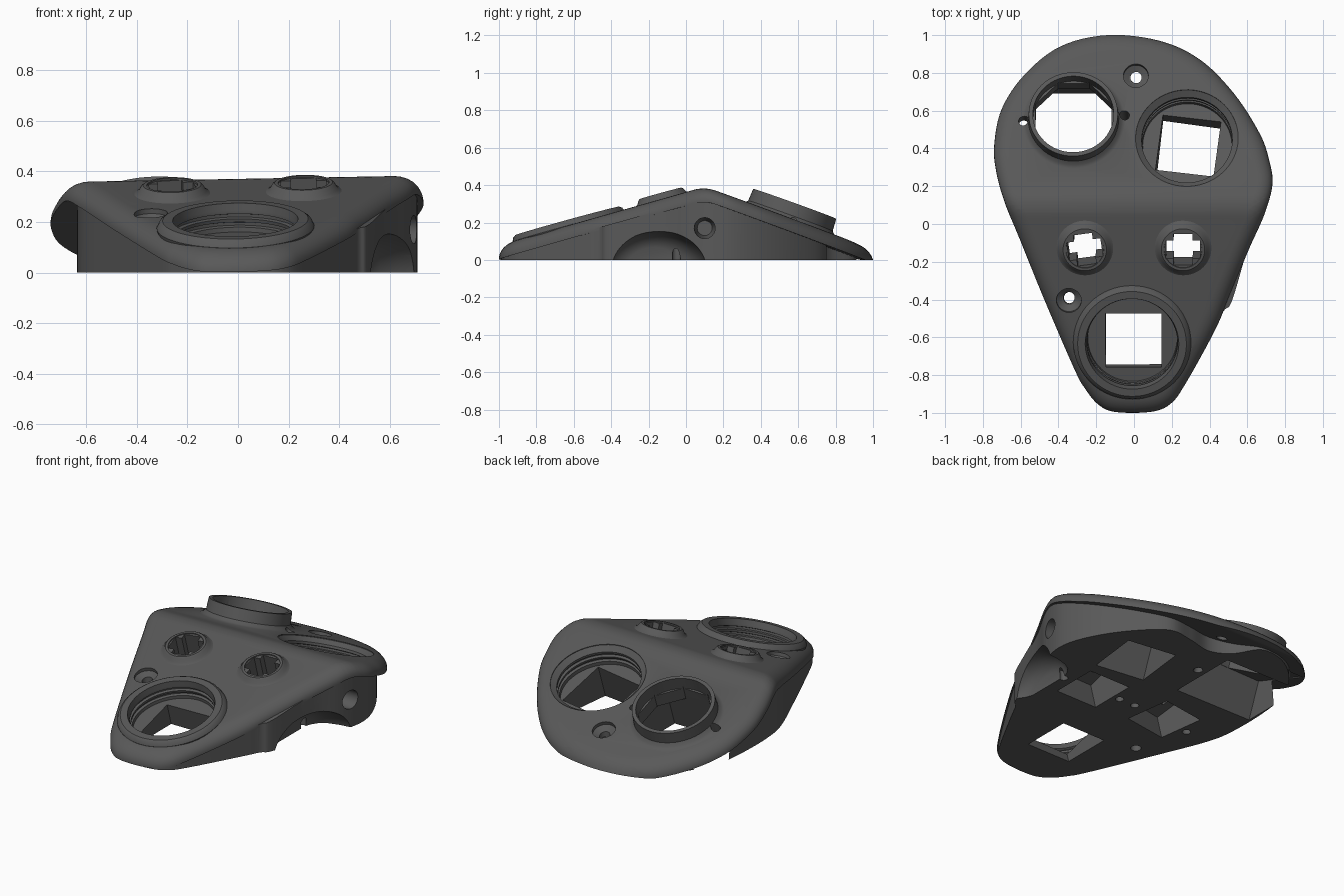
import bpy, bmesh, math
from mathutils import Matrix, Vector

if "Cube" in bpy.data.objects:
    bpy.data.objects.remove(bpy.data.objects["Cube"])

RIDGE, SOFT, LEAN = 0.1, 0.06, 0.018
FRONT, REAR = 0.275, -0.36


def fold(x, y):
    """Height of the two-slope top surface, softened at the ridge and leaning slightly."""
    d = y - RIDGE
    if abs(d) < SOFT:
        k = (d + SOFT) / (2 * SOFT)
        z = -FRONT * SOFT + (FRONT * k + (REAR - FRONT) * k * k / 2) * 2 * SOFT
    else:
        z = (FRONT if d < 0 else REAR) * d
    return 0.380 + z + LEAN * x


def loft(name, rings, matrix=None, folded=False):
    """Closed solid through rings of equal point count."""
    bm = bmesh.new()
    loops = [[bm.verts.new(p) for p in r] for r in rings]
    n = len(loops[0])
    for a, b in zip(loops, loops[1:]):
        for i in range(n):
            bm.faces.new((a[i], a[(i + 1) % n], b[(i + 1) % n], b[i]))
    bm.faces.new(loops[0][::-1])
    bm.faces.new(loops[-1])
    if folded:
        for y in [RIDGE + SOFT * k / 3 for k in range(-3, 4)] + [0.947]:
            bmesh.ops.bisect_plane(bm, geom=bm.verts[:] + bm.edges[:] + bm.faces[:],
                                   dist=1e-5, plane_co=(0, y, 0), plane_no=(0, 1, 0))
        for v in bm.verts:
            v.co.z = max(0, v.co.z + fold(v.co.x, v.co.y))
    if matrix:
        bm.transform(matrix)
    bmesh.ops.recalc_face_normals(bm, faces=bm.faces[:])
    me = bpy.data.meshes.new(name)
    bm.to_mesh(me)
    bm.free()
    ob = bpy.data.objects.new(name, me)
    bpy.context.collection.objects.link(ob)
    return ob


def lathe(name, profile, matrix, sides=64, turn=0):
    rings = [[Vector((r * math.cos(turn + math.tau * i / sides),
                      r * math.sin(turn + math.tau * i / sides), z))
              for i in range(sides)] for r, z in profile]
    return loft(name, rings, matrix)


def box(name, w, d, z0, z1, matrix, dx=0.0, dy=0.0):
    ring = [(-w / 2, -d / 2), (w / 2, -d / 2), (w / 2, d / 2), (-w / 2, d / 2)]
    return loft(name, [[Vector((x + dx, y + dy, z)) for x, y in ring] for z in (z0, z1)],
                matrix)


def on_top(x, y, spin=0, tilt=True):
    """Frame on the sloped top, z along its normal."""
    a = math.atan(FRONT if y < RIDGE else REAR) if tilt else 0
    return (Matrix.Translation((x, y, fold(x, y))) @ Matrix.Rotation(-LEAN, 4, 'Y')
            @ Matrix.Rotation(a, 4, 'X') @ Matrix.Rotation(math.radians(spin), 4, 'Z'))


def combine(target, other, op):
    m = target.modifiers.new(op, 'BOOLEAN')
    m.operation, m.object, m.solver = op, other, 'EXACT'
    bpy.context.view_layer.objects.active = target
    bpy.ops.object.modifier_apply(modifier=m.name)
    bpy.data.objects.remove(other)


def spline(pts, steps=6):
    """Closed smooth curve through the points."""
    out, n = [], len(pts)
    p = [Vector(q) for q in pts]
    for i in range(n):
        a, b, c, d = p[i - 1], p[i], p[(i + 1) % n], p[(i + 2) % n]
        for k in range(steps):
            t = k / steps
            out.append(0.5 * (2 * b + (c - a) * t + (2 * a - 5 * b + 4 * c - d) * t * t
                              + (3 * b - a - 3 * c + d) * t ** 3))
    return out


def inset(curve, dist, z):
    n, out = len(curve), []
    for i, p in enumerate(curve):
        t = (curve[(i + 1) % n] - curve[i - 1]).normalized()
        out.append(Vector((p.x - t.y * dist, p.y + t.x * dist, z)))
    return out


# Outlines, counter-clockwise from the front left corner
front = [(-.315, -.77), (-.26, -.87), (-.19, -.955), (-.10, -.995), (.085, -.995),
         (.19, -.955), (.27, -.85), (.43, -.56)]
left = [(-.605, -.08), (-.475, -.40)]
cover_line = spline(front + [(.505, -.38), (.61, -.13), (.69, .05), (.733, .21), (.715, .34),
                             (.665, .48), (.53, .69), (.35, .87), (.135, .97), (-.14, 1.0),
                             (-.39, .94), (-.58, .79), (-.70, .61), (-.74, .42),
                             (-.73, .28), (-.685, .115)] + left)
body_line = spline(front + [(.48, -.465), (.525, -.41), (.61, -.13), (.69, .05), (.715, .23),
                            (.65, .42), (.52, .61), (.36, .75), (.2, .74), (.05, .71),
                            (-.07, .77), (-.17, .91), (-.34, .89), (-.51, .75), (-.61, .55),
                            (-.64, .35), (-.64, .10)] + left)

# Cover with a rounded top edge
arc = [math.radians(a) for a in range(0, 91, 15)]
shell = loft("controller_shell", [inset(cover_line, 0, -.075)] +
             [inset(cover_line, .085 * (1 - math.cos(a)), -.066 + .066 * math.sin(a))
              for a in arc], folded=True)

# Flat-bottomed body
body = loft("body", [inset(body_line, .007, z) for z in (-1, -.06)], folded=True)
combine(shell, body, 'UNION')

front_bay, rear_bay, stick_bay = on_top(-.01, -.627), on_top(.28, .455, -7), on_top(-.32, .55)
buttons = [on_top(-.26, -.127, 8), on_top(.26, -.127)]

# Raised collars
combine(shell, lathe("front_collar", [(.30, -.05), (.312, 0), (.302, .02), (.288, .03)],
                     front_bay), 'UNION')
combine(shell, lathe("stick_collar", [(.27, -.03), (.275, -.002), (.255, .008), (.24, .025),
                                      (.236, .093)], stick_bay), 'UNION')
for m in buttons:
    combine(shell, lathe("button_collar", [(.15, -.03), (.155, -.003), (.135, .009),
                                           (.124, .028), (.115, .035)], m), 'UNION')

cutters = []


# Threaded round bays with square openings
def bay(m, rim, top, floor, w, d, dx, dy):
    prof = [(rim, .12), (rim, top), (.24, top - .025)]
    z = top - .04
    while z - .024 > floor:
        prof += [(.24, z), (.253, z - .004), (.253, z - .016), (.238, z - .02)]
        z -= .034
    prof += [(.236, floor)]
    cutters.append(lathe("bay", prof, m))
    cutters.append(box("opening", w, d, floor + .02, -.7, m, dx, dy))


bay(front_bay, .248, .028, -.085, .295, .295, .006, -.012)
bay(rear_bay, .272, -.004, -.12, .31, .31, .005, 0)

# Octagonal stick opening and the pocket beneath it
cutters += [lathe("stick_bore", [(.214, .2), (.214, .015)], stick_bay),
            lathe("stick_octagon", [(.218, .03), (.218, -.1)], stick_bay, 8, math.pi / 8),
            box("stick_pocket", .52, .41, -.064, -.6, stick_bay, -.045)]

# Cross-shaped button openings with pockets
for m in buttons:
    cutters += [lathe("button_recess", [(.108, .1), (.100, .029)], m),
                box("cross_a", .18, .10, .06, -.16, m),
                box("cross_b", .10, .17, .05, -.17, m),
                box("button_pocket", .28, .28, -.125, -.6, m)]

# Screw holes, countersunk
for x, y, shift in ((.01, .785, -.01), (-.345, -.405, .015)):
    cutters += [lathe("screw_head", [(.066, .1), (.066, -.02), (.036, -.04)], on_top(x, y), 32),
                lathe("screw_shaft", [(.03, .0), (.03, -.9)],
                      on_top(x, y + shift, 0, False), 24)]

# Small pin holes beside the stick
for x, y in ((-.585, .545), (-.05, .575)):
    cutters.append(lathe("pin_hole", [(.026, .1), (.026, -.9)], on_top(x, y), 20))

# Blind peg holes in the underside
for x, y in ((-.44, -.07), (-.03, -.03), (.08, -.03), (.47, -.05)):
    cutters.append(lathe("peg_hole", [(.024, -.1), (.024, .06)],
                         Matrix.Translation((x, y, 0)), 20))

# Side hole and cable recess in the right wall
sideways = Matrix.Rotation(math.pi / 2, 4, 'Y')
cutters.append(lathe("side_hole", [(.04, .58), (.056, .66), (.056, .9)],
                     Matrix.Translation((0, .1, .17)) @ sideways, 32))
cutters.append(lathe("cable_recess", [(.15, .48), (.19, .495), (.225, .52), (.25, .56),
                                      (.27, .63), (.29, .8)],
                     Matrix.Translation((0, -.17, -.05)) @ Matrix.Diagonal((1, 1, .78, 1))
                     @ sideways))

for c in cutters:
    combine(shell, c, 'DIFFERENCE')

# Finish
mat = bpy.data.materials.new("dark_grey")
mat.diffuse_color = (.1, .1, .1, 1)
mat.use_nodes = True
mat.node_tree.nodes["Principled BSDF"].inputs["Base Color"].default_value = mat.diffuse_color
shell.data.materials.clear()
shell.data.materials.append(mat)
for p in shell.data.polygons:
    p.material_index = 0
bpy.ops.object.select_all(action='DESELECT')
shell.select_set(True)
bpy.context.view_layer.objects.active = shell
bpy.ops.object.shade_smooth_by_angle(angle=math.radians(30))
